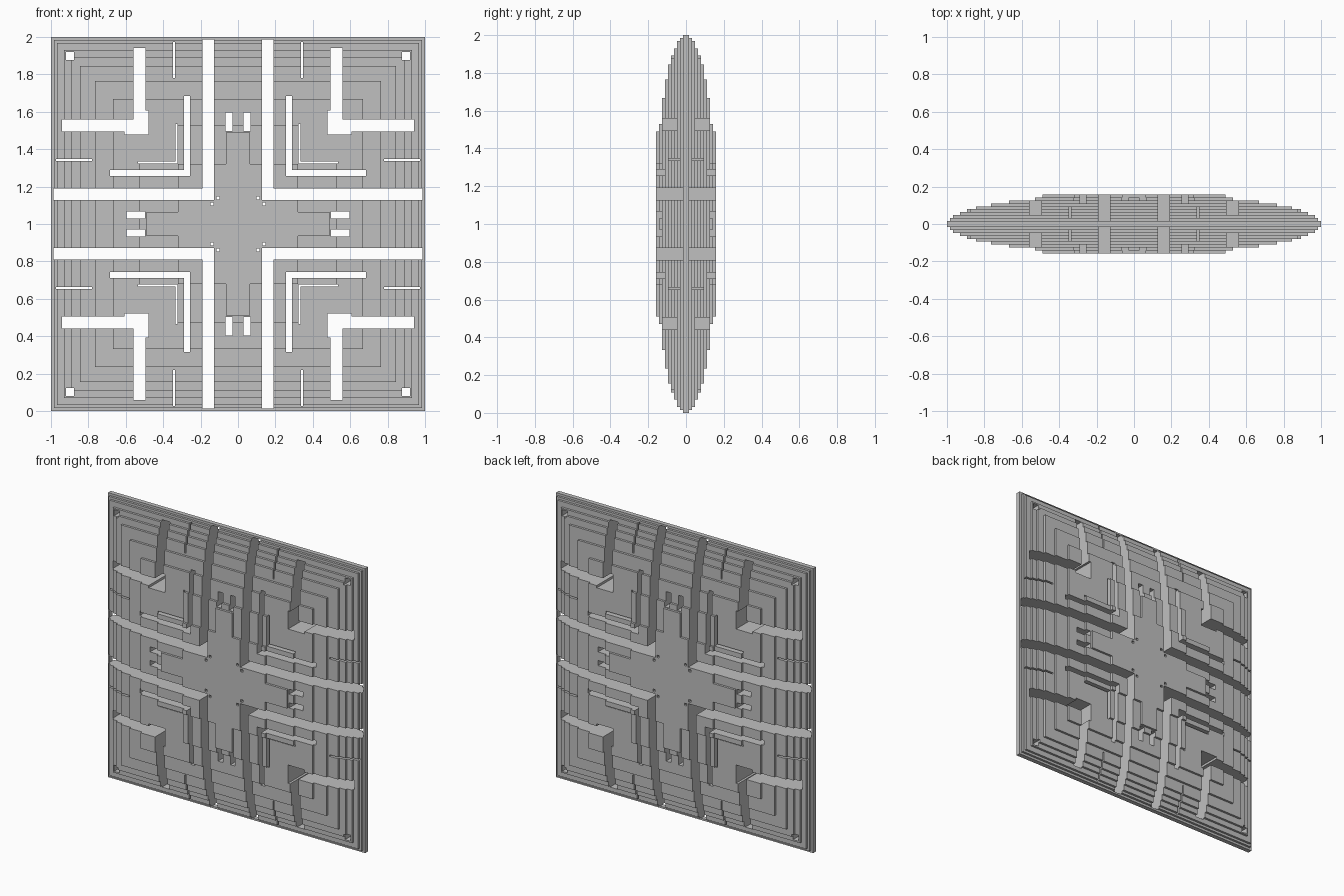
import bpy
import bmesh

if "Cube" in bpy.data.objects:
    bpy.data.objects.remove(bpy.data.objects["Cube"], do_unlink=True)

STEP = 0.0158   # thickness of one plate
MID = 1.0       # height of the centre

grey = bpy.data.materials.new("plain grey")
grey.use_nodes = True
grey.diffuse_color = (0.53, 0.53, 0.53, 1)
grey.node_tree.nodes["Principled BSDF"].inputs["Base Color"].default_value = (0.53, 0.53, 0.53, 1)


def add_prism(bm, outline, y0, y1):
    """Extrude an x/z outline from y0 to y1."""
    face = bm.faces.new([bm.verts.new((x, y0, z + MID)) for x, z in outline])
    out = bmesh.ops.extrude_face_region(bm, geom=[face])
    moved = [v for v in out["geom"] if isinstance(v, bmesh.types.BMVert)]
    bmesh.ops.translate(bm, verts=moved, vec=(0, y1 - y0, 0))


def make_object(name, outlines, y0, y1):
    bm = bmesh.new()
    for outline in outlines:
        add_prism(bm, outline, y0, y1)
    bmesh.ops.recalc_face_normals(bm, faces=bm.faces)
    mesh = bpy.data.meshes.new(name)
    bm.to_mesh(mesh)
    bm.free()
    mesh.materials.append(grey)
    ob = bpy.data.objects.new(name, mesh)
    bpy.context.scene.collection.objects.link(ob)
    return ob


def rect(x0, x1, z0, z1):
    return [(x0, z0), (x1, z0), (x1, z1), (x0, z1)]


def swap(outline):
    return [(z, x) for x, z in outline]


def angle(a, b, end):
    """L-shaped slot with its inner corner at (a, a)."""
    return [(a, a), (end, a), (end, b), (b, b), (b, end), (a, end)]


def full_outline(quarter):
    """Mirror a quarter profile into a closed outline."""
    back = quarter[::-1]
    return (quarter + [(-x, z) for x, z in back]
            + [(-x, -z) for x, z in quarter] + [(x, -z) for x, z in back])


# Slots of one quarter
a, b, c, j, e = 0.494, 0.558, 0.478, 0.606, 0.94
wide_corner = [(c, c), (j, c), (j, a), (e, a), (e, b),
               (b, b), (b, e), (a, e), (a, j), (c, j)]
slots = [angle(0.128, 0.19, 0.987), angle(0.257, 0.289, 0.685),
         angle(0.323, 0.334, 0.535), wide_corner, rect(0.877, 0.92, 0.877, 0.92)]
for pair in (rect(0.337, 0.348, 0.78, 0.972),    # outer slits
             rect(0.03, 0.066, 0.496, 0.596),    # inner notches
             rect(0.098, 0.115, 0.132, 0.148)):  # pin holes
    slots += [pair, swap(pair)]
all_slots = [[(x * sx, z * sz) for x, z in s]
             for s in slots for sx in (1, -1) for sz in (1, -1)]
cutter = make_object("slot_cutter", all_slots, -0.4, 0.4)
cutter.hide_render = True

# Plate profiles from the middle outwards
quarters = [[(s, s)] for s in (1, 0.984, 0.968, 0.93, 0.893, 0.845, 0.765, 0.668)]
quarters.append([(0.53, 0.328), (0.328, 0.328), (0.328, 0.53)])
quarters.append([(0.49, 0.065), (0.32, 0.065), (0.32, 0.32), (0.065, 0.32), (0.065, 0.49)])

plates = []
for i, quarter in enumerate(quarters):
    core = i == 0
    name = "core_plate" if core else f"stepped_plate_{i}"
    ob = make_object(name, [full_outline(quarter)],
                     -STEP if core else -STEP * (i + 1), STEP if core else -STEP * i)
    cut = ob.modifiers.new("slots", "BOOLEAN")
    cut.operation = "DIFFERENCE"
    cut.solver = "EXACT"
    cut.object = cutter
    if not core:
        mirror = ob.modifiers.new("front_and_back", "MIRROR")
        mirror.use_axis = (False, True, False)
        mirror.use_mirror_merge = False
    plates.append(ob)

# Bake the cuts and drop the cutter
bpy.context.view_layer.update()
graph = bpy.context.evaluated_depsgraph_get()
baked = [bpy.data.meshes.new_from_object(p.evaluated_get(graph)) for p in plates]
for plate, mesh in zip(plates, baked):
    plate.modifiers.clear()
    plate.data = mesh
bpy.data.objects.remove(cutter, do_unlink=True)
